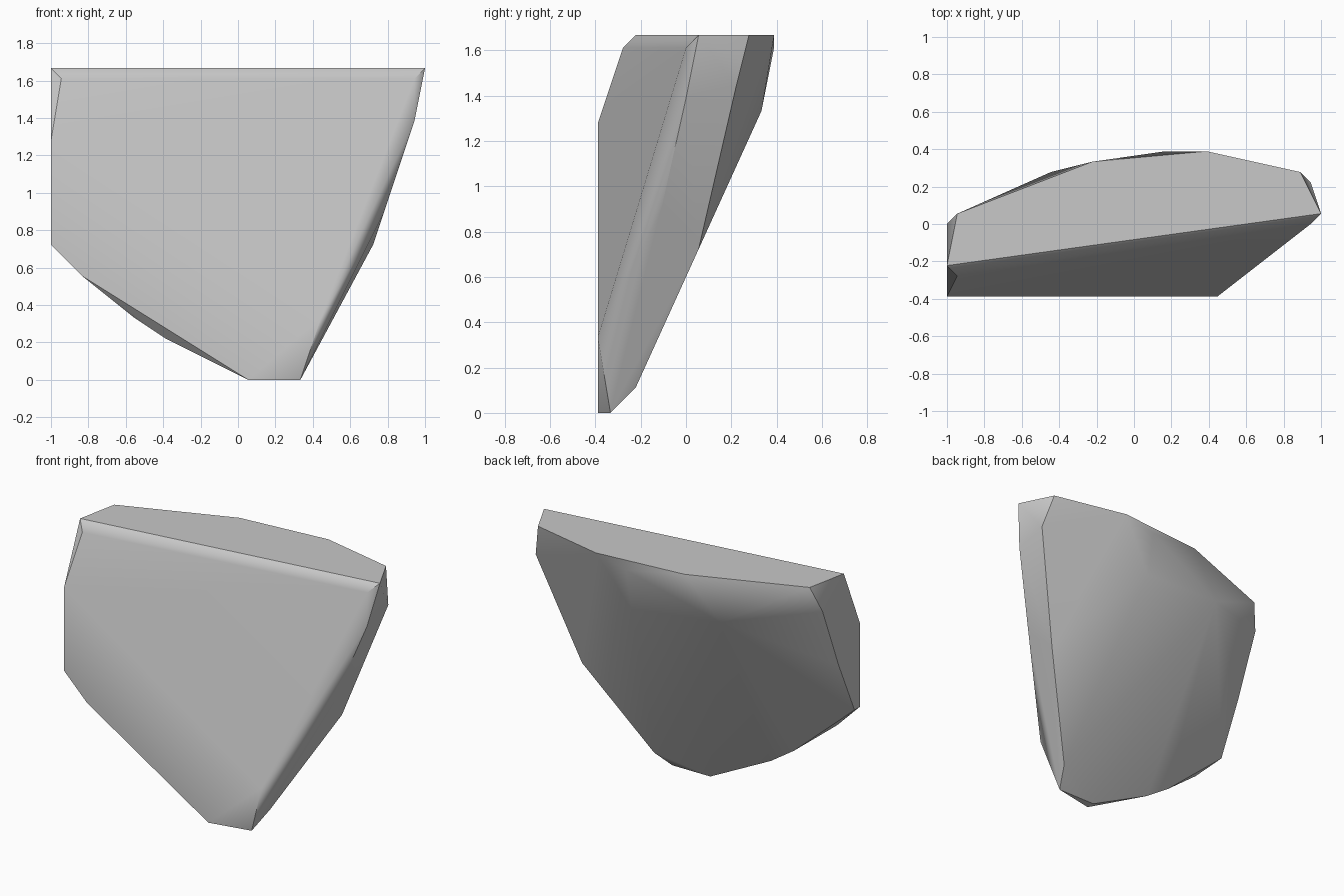
import bpy
import bmesh
import math
from mathutils import Vector

# Remove the default object only
default_cube = bpy.data.objects.get("Cube")
if default_cube:
    bpy.data.objects.remove(default_cube, do_unlink=True)

GRID = 1 / 18  # corner positions are whole steps of this size

# Flat sawn-off top
top_rim = [(-18, -4, 30), (18, 1, 30), (16, 5, 30), (7, 7, 30),
           (-4, 6, 30), (-17, 1, 30)]
# Broad front plane and its chamfered upper edge
front_corners = [(-18, -7, 23), (-18, -7, 13), (-15, -7, 10), (1, -7, 0),
                 (8, -7, 6), (17, 0, 29), (-17, -5, 29)]
# Narrow broken edge on the slanted side
slanted_side = [(17, 0, 25), (14, -2, 16), (17, 4, 26), (13, 1, 13)]
# Flat upright side
upright_side = [(-18, 0, 27), (-18, -3, 19.5), (-18, -6, 13)]
# Rounded back, running down to the tip
back_bulge = [(3, 7, 29), (-8, 5, 25), (3, 6, 24)]
lower_tip = [(-10, -6, 6), (-7, -6, 4), (1, -6, 0), (6, -6, 0), (7, -4, 2)]


def make_material(name, value):
    material = bpy.data.materials.new(name)
    material.use_nodes = True
    color = (value, value, value, 1)
    material.diffuse_color = color
    shader = next(n for n in material.node_tree.nodes
                  if n.type == "BSDF_PRINCIPLED")
    shader.inputs["Base Color"].default_value = color
    shader.inputs["Roughness"].default_value = 0.8
    return material


def make_hull(name, corners, material):
    """Wrap the corners in a convex shell and shade it softly."""
    bm = bmesh.new()
    for corner in corners:
        bm.verts.new(Vector(corner) * GRID)
    hull = bmesh.ops.convex_hull(bm, input=bm.verts[:])
    loose = set(hull["geom_interior"] + hull["geom_unused"])
    loose_verts = [g for g in loose if isinstance(g, bmesh.types.BMVert)]
    bmesh.ops.delete(bm, geom=loose_verts, context="VERTS")
    bmesh.ops.dissolve_limit(bm, angle_limit=math.radians(0.5),
                             verts=bm.verts[:], edges=bm.edges[:])
    bmesh.ops.recalc_face_normals(bm, faces=bm.faces[:])
    mesh = bpy.data.meshes.new(name)
    bm.to_mesh(mesh)
    bm.free()
    mesh.materials.append(material)
    obj = bpy.data.objects.new(name, mesh)
    bpy.context.collection.objects.link(obj)
    bpy.ops.object.select_all(action="DESELECT")
    obj.select_set(True)
    bpy.context.view_layer.objects.active = obj
    bpy.ops.object.shade_smooth_by_angle(angle=math.radians(36))
    # Keep the large planes flat and let the small bevels blend
    weighted = obj.modifiers.new("weighted_normals", "WEIGHTED_NORMAL")
    weighted.weight = 90
    weighted.keep_sharp = True
    return obj


stone_grey = make_material("stone grey", 0.58)
make_hull("rock_shard",
          top_rim + front_corners + slanted_side + upright_side
          + back_bulge + lower_tip,
          stone_grey)
